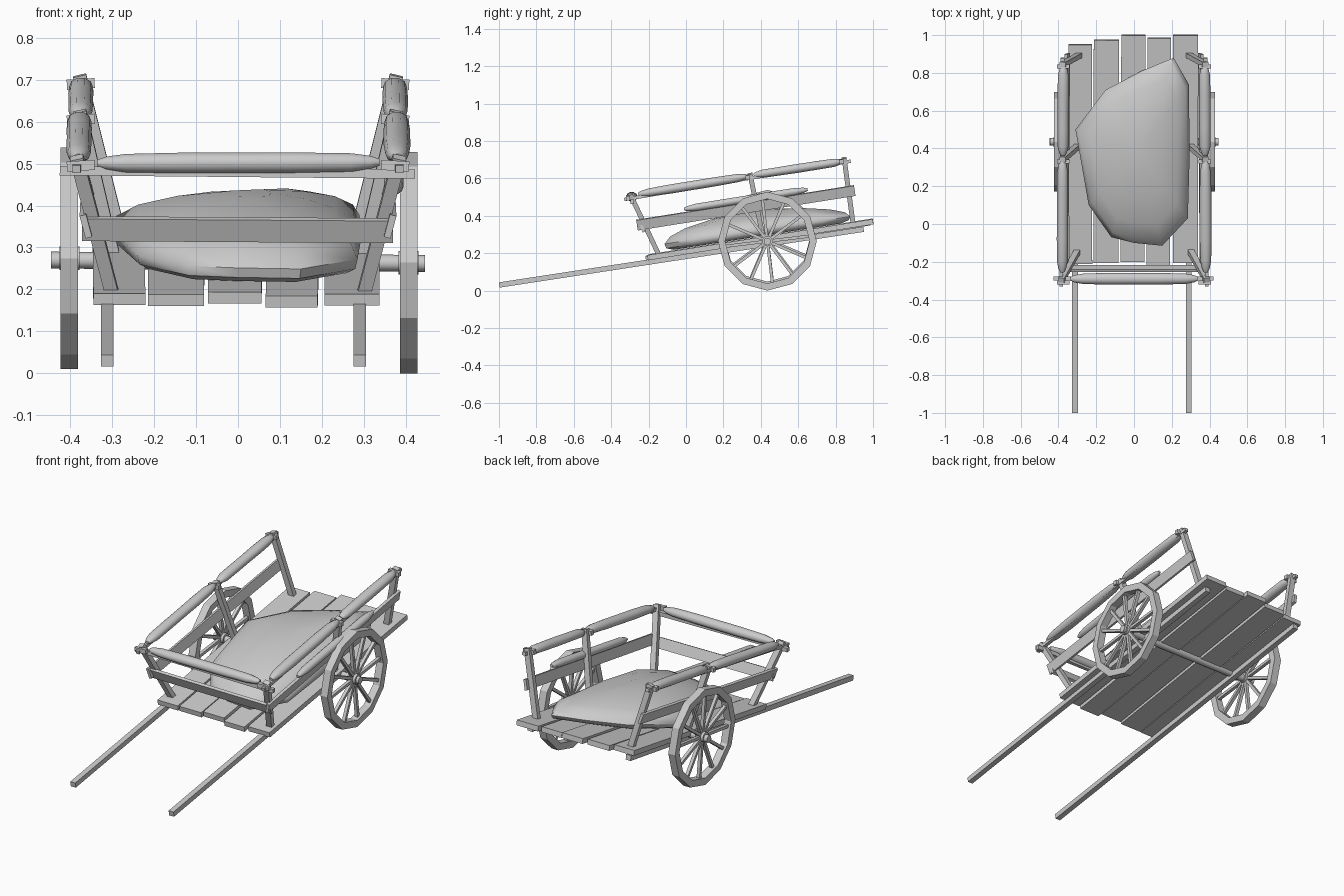
import bpy, bmesh, random
from math import sin, cos, pi, radians
from mathutils import Vector

if "Cube" in bpy.data.objects:
    bpy.data.objects.remove(bpy.data.objects["Cube"])

random.seed(4)


def finish(name, bm, smooth=False):
    bmesh.ops.recalc_face_normals(bm, faces=bm.faces)
    me = bpy.data.meshes.new(name)
    bm.to_mesh(me)
    bm.free()
    ob = bpy.data.objects.new(name, me)
    bpy.context.collection.objects.link(ob)
    if smooth:
        bpy.context.view_layer.objects.active = ob
        ob.select_set(True)
        bpy.ops.object.shade_smooth_by_angle(angle=radians(50))
        ob.select_set(False)
    return ob


def loft(bm, rings):
    """Skin a list of equal-length point rings and cap both ends."""
    vs = [[bm.verts.new(p) for p in r] for r in rings]
    n = len(vs[0])
    for a, b in zip(vs, vs[1:]):
        for i in range(n):
            bm.faces.new((a[i], a[(i + 1) % n], b[(i + 1) % n], b[i]))
    bm.faces.new(vs[0][::-1])
    bm.faces.new(vs[-1])


def bar(bm, p, q, wide, a, b, profile=None, stations=((0, 1), (1, 1))):
    """Bar from p to q; half size a along 'wide', b across it."""
    p, q, wide = Vector(p), Vector(q), Vector(wide)
    d = (q - p).normalized()
    u = (wide - d * wide.dot(d)).normalized()
    v = d.cross(u)
    profile = profile or [(-1, -1), (1, -1), (1, 1), (-1, 1)]
    loft(bm, [[p.lerp(q, t) + u * (a * s * x) + v * (b * s * y) for x, y in profile]
              for t, s in stations])


def ngon(n):
    return [(cos(2 * pi * i / n), sin(2 * pi * i / n)) for i in range(n)]


def box_bar(name, p, q, wide, a, b):
    bm = bmesh.new()
    bar(bm, p, q, wide, a, b)
    return finish(name, bm)


def roll(name, p, q, a=0.031, b=0.025):
    bm = bmesh.new()
    st = [(0, .35), (.03, .65), (.1, .92)]
    st += [(t, random.uniform(.93, 1.04)) for t in (.3, .5, .7)]
    st += [(.9, .92), (.97, .65), (1, .35)]
    wide = (0, 1, 0) if abs(q[0] - p[0]) > .3 else (1, 0, 0)
    bar(bm, p, q, wide, a, b, ngon(10), st)
    return finish(name, bm, True)


# bed: five uneven planks
def bed(y):
    return 0.21 + 0.16 * y


# front x centre, back x centre, half width, front y, back y, z shift
planks = [(-.283, -.285, .062, -.21, .95, 0), (-.148, -.146, .067, -.205, .975, -.003),
          (-.008, -.003, .064, -.2, 1.0, .002), (.128, .134, .062, -.215, .985, -.005),
          (.272, .272, .066, -.205, 1.0, -.002)]
for i, (xf, xb, w, y0, y1, dz) in enumerate(planks):
    box_bar(f"bed_plank_{i + 1}", (xf, y0, bed(y0) + dz), (xb, y1, bed(y1) + dz),
            (1, 0, 0), w, .014)

# pulling shafts
for x in (-.312, .29):
    box_bar("shaft", (x, -.998, .03), (x, .95, .328), (1, 0, 0), .015, .014)

# axle
bm = bmesh.new()
bar(bm, (-.446, .435, .27), (.446, .435, .262), (0, 0, 1), .02, .02, ngon(10))
finish("axle", bm, True)


# wheels: twelve-sided rim, spokes and hub
def wheel(x, z):
    c = Vector((x, .435, z))

    def pt(r, ang, dx=0):
        return c + Vector((dx, r * cos(ang), r * sin(ang)))

    bm = bmesh.new()
    n = 12
    prof = ((.264, -.021), (.264, .021), (.226, .021), (.226, -.021))
    vs = [[bm.verts.new(pt(r, 2 * pi * i / n, dx)) for r, dx in prof] for i in range(n)]
    for i in range(n):
        a, b = vs[i], vs[(i + 1) % n]
        for k in range(4):
            bm.faces.new((a[k], a[(k + 1) % 4], b[(k + 1) % 4], b[k]))
    finish("wheel_rim", bm)
    bm = bmesh.new()
    for i in range(n):
        ang = 2 * pi * i / n + .12
        bar(bm, pt(.015, ang), pt(.232, ang), (1, 0, 0), .009, .008)
    finish("wheel_spokes", bm)
    bm = bmesh.new()
    bar(bm, pt(0, 0, -.024), pt(0, 0, .024), (0, 0, 1), .028, .028, ngon(10))
    finish("wheel_hub", bm, True)


wheel(-.402, .274)
wheel(.407, .264)

# side frames, mirrored
for s, side in ((-1, "left"), (1, "right")):
    posts = {"front": ((.3, -.145, .19), (.385, -.298, .515)),
             "middle": ((.295, .415, .27), (.378, .342, .625)),
             "back": ((.29, .893, .36), (.378, .845, .71))}
    for k, (p, q) in posts.items():
        box_bar(f"{side}_{k}_post", (s * p[0], p[1], p[2]), (s * q[0], q[1], q[2]),
                (1, 0, 0), .016, .013)
        # short peg tying the rail to the post
        z = q[2] - .018
        box_bar(f"{side}_{k}_peg", (s * .342, q[1] - .012, z), (s * .408, q[1] - .012, z - .004),
                (0, 0, 1), .012, .011)
    # low side board and top rail
    box_bar(f"{side}_side_board", (s * .363, -.262, .35), (s * .353, .902, .535),
            (s * .085, 0, .33), .028, .008)
    box_bar(f"{side}_top_rail", (s * .385, -.33, .487), (s * .378, .88, .692),
            (1, 0, 0), .01, .009)
    # padded rolls on the rail
    roll(f"{side}_front_roll", (s * .38, -.255, .515), (s * .378, .335, .611))
    roll(f"{side}_back_roll", (s * .376, .362, .617), (s * .374, .835, .69))

# extra roll resting on the right board
roll("right_low_roll", (.372, -.01, .435), (.37, .65, .54), .025, .022)

# front board, rail and roll
box_bar("front_board", (-.372, -.236, .345), (.37, -.236, .34), (0, -.15, .325), .029, .008)
box_bar("front_rail", (-.425, -.288, .483), (.422, -.288, .475), (0, 0, 1), .011, .01)
roll("front_roll", (-.335, -.29, .501), (.337, -.29, .503), .03, .025)

# sack lying on the bed: outline shrunk ring by ring into a low dome
outline = [(-.31, .5), (-.15, .71), (.04, .81), (.21, .88), (.29, .74), (.295, .38),
           (.285, .03), (.15, -.115), (0, -.1), (-.12, -.07), (-.24, .1)]
cx, cy = .02, .38
rings = []
for sc, h in ((.9, .008), (.98, .022), (1, .045), (.94, .078), (.78, .108), (.5, .132), (.2, .144)):
    ring = []
    for x, y in outline:
        px, py = cx + (x - cx) * sc, cy + (y - cy) * sc
        # the back of the sack is flatter than the front
        k = 1.05 - .5 * max(0, py - .35)
        ring.append((px, py, bed(py) + .01 + h * k))
    rings.append(ring)
bm = bmesh.new()
loft(bm, rings)
finish("sack", bm, True)
